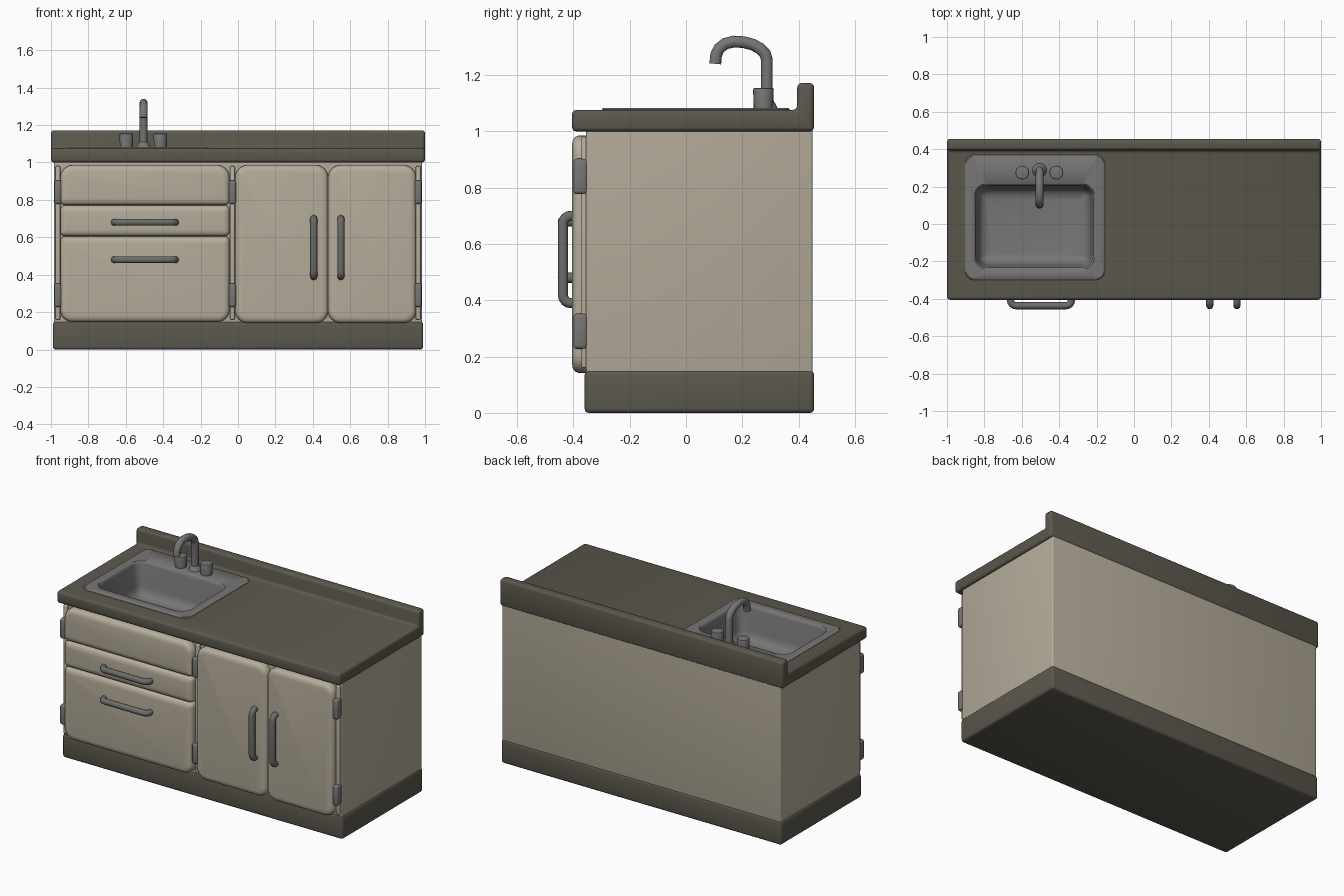
import bpy, bmesh, math
from mathutils import Vector

if "Cube" in bpy.data.objects:
    bpy.data.objects.remove(bpy.data.objects["Cube"])


def material(name, rgb):
    m = bpy.data.materials.new(name)
    m.diffuse_color = (*rgb, 1)
    m.use_nodes = True
    m.node_tree.nodes["Principled BSDF"].inputs["Base Color"].default_value = m.diffuse_color
    return m


CREAM = material("cream_paint", (0.47, 0.42, 0.33))
DARK = material("dark_olive_counter", (0.105, 0.098, 0.074))
STEEL = material("sink_steel", (0.185, 0.18, 0.177))
GREY = material("handle_grey", (0.15, 0.15, 0.152))


def finish(name, bm, mat, bevel=0.0):
    bmesh.ops.recalc_face_normals(bm, faces=bm.faces)
    me = bpy.data.meshes.new(name)
    bm.to_mesh(me)
    bm.free()
    me.materials.append(mat)
    ob = bpy.data.objects.new(name, me)
    bpy.context.collection.objects.link(ob)
    if bevel:
        mod = ob.modifiers.new("bevel", 'BEVEL')
        mod.width, mod.segments = bevel, 3
        apply(ob, mod)
    return ob


def apply(ob, mod):
    with bpy.context.temp_override(object=ob, active_object=ob):
        bpy.ops.object.modifier_apply(modifier=mod.name)


def box(name, x, y, z, mat, bevel=0.0, open_top=False):
    bm = bmesh.new()
    bmesh.ops.create_cube(bm, size=1)
    for v in bm.verts:
        v.co = [r[0] + (c + 0.5) * (r[1] - r[0]) for r, c in zip((x, y, z), v.co)]
    if open_top:
        top = [f for f in bm.faces if f.calc_center_median().z > z[1] - 1e-4]
        bmesh.ops.delete(bm, geom=top, context='FACES_ONLY')
    return finish(name, bm, mat, bevel)


def rounded_rect(a, b, inset, radii, seg=6):
    # corners in order: low-low, high-low, high-high, low-high
    pts = []
    corners = ((a[0], b[0], 1, 1), (a[1], b[0], -1, 1), (a[1], b[1], -1, -1), (a[0], b[1], 1, -1))
    for i, (u, v, su, sv) in enumerate(corners):
        r = max(radii[i] - inset, 0.006)
        cu, cv = u + su * (inset + r), v + sv * (inset + r)
        for k in range(seg + 1):
            t = math.pi + i * math.pi / 2 + k / seg * math.pi / 2
            pts.append((cu + r * math.cos(t), cv + r * math.sin(t)))
    return pts


def loft(name, rings, mat, cap_start=False):
    bm = bmesh.new()
    loops = [[bm.verts.new(p) for p in ring] for ring in rings]
    for A, B in zip(loops, loops[1:]):
        for i in range(len(A)):
            j = (i + 1) % len(A)
            bm.faces.new((A[i], A[j], B[j], B[i]))
    bm.faces.new(loops[-1])
    if cap_start:
        bm.faces.new(loops[0])
    return finish(name, bm, mat)


def panel(name, x, z, radii):
    # pillow-edged cabinet front
    steps = ((-0.35, 0), (-0.382, 0), (-0.394, 0.005), (-0.402, 0.016), (-0.405, 0.034))
    return loft(name, [[(u, y, v) for u, v in rounded_rect(x, z, i, radii)] for y, i in steps], CREAM, True)


def tube(name, pts, radius, mat):
    cu = bpy.data.curves.new(name, 'CURVE')
    cu.dimensions, cu.bevel_depth = '3D', radius
    cu.bevel_resolution, cu.use_fill_caps = 3, True
    sp = cu.splines.new('POLY')
    sp.points.add(len(pts) - 1)
    for p, c in zip(sp.points, pts):
        p.co = (*c, 1)
    cu.materials.append(mat)
    ob = bpy.data.objects.new(name, cu)
    bpy.context.collection.objects.link(ob)
    bpy.ops.object.select_all(action='DESELECT')
    ob.select_set(True)
    bpy.context.view_layer.objects.active = ob
    bpy.ops.object.convert(target='MESH')
    return ob


def handle(name, start, along, length):
    # bar with two rounded elbows, standing off the front
    out, s, d = Vector((0, -1, 0)), Vector(start), Vector(along)
    r, reach = 0.028, 0.047
    half = []
    for k in range(5):
        t = k / 4 * math.pi / 2
        half.append((r * (1 - math.cos(t)), reach - r + r * math.sin(t)))
    prof = [(0, 0)] + half + [(length - a, h) for a, h in reversed(half)] + [(length, 0)]
    return tube(name, [s + d * a + out * h for a, h in prof], 0.019, GREY)


def cylinder(name, x, y, z0, z1, r0, r1, mat, bevel):
    bm = bmesh.new()
    bmesh.ops.create_cone(bm, cap_ends=True, segments=20, radius1=r0, radius2=r1, depth=z1 - z0)
    bmesh.ops.translate(bm, verts=bm.verts, vec=(x, y, (z0 + z1) / 2))
    rim = [e for e in bm.edges if all(v.co.z > z1 - 1e-4 for v in e.verts)]
    bmesh.ops.bevel(bm, geom=rim, offset=bevel, segments=2, affect='EDGES', profile=0.5)
    return finish(name, bm, mat)


# Plinth and cabinet body
box("plinth", (-0.99, 0.99), (-0.36, 0.455), (0, 0.15), DARK, 0.015)
box("cabinet_body", (-0.984, 0.984), (-0.355, 0.45), (0.14, 1.02), CREAM, 0.008, True)

# Countertop with backsplash
bm = bmesh.new()
outline = ((-0.405, 1.0), (0.455, 1.0), (0.455, 1.172), (0.395, 1.172), (0.395, 1.076), (-0.405, 1.076))
face = bm.faces.new([bm.verts.new((-1, y, z)) for y, z in outline])
ext = bmesh.ops.extrude_face_region(bm, geom=[face])
bmesh.ops.translate(bm, verts=[v for v in ext["geom"] if isinstance(v, bmesh.types.BMVert)], vec=(2, 0, 0))
counter = finish("countertop", bm, DARK, 0.016)

# Sink opening
cutter = box("sink_cutter", (-0.885, -0.175), (-0.27, 0.33), (0.9, 1.2), DARK)
cutter.hide_render = True
mod = counter.modifiers.new("opening", 'BOOLEAN')
mod.operation, mod.solver, mod.object = 'DIFFERENCE', 'EXACT', cutter
apply(counter, mod)
bpy.data.objects.remove(cutter)

# Sink: flat rim, then bowl
rings = []
for z, i in ((1.07, 0), (1.078, 0.001), (1.083, 0.007)):
    rings.append([(u, v, z) for u, v in rounded_rect((-0.905, -0.155), (-0.30, 0.37), i, (0.05,) * 4)])
for z, i in ((1.083, -0.006), (1.078, 0.0), (1.065, 0.004), (0.93, 0.018), (0.90, 0.026), (0.882, 0.045), (0.875, 0.075)):
    rings.append([(u, v, z) for u, v in rounded_rect((-0.85, -0.215), (-0.235, 0.21), i, (0.065,) * 4)])
loft("sink", rings, STEEL)

# Tap: two knobs, base and curved spout
for side, x in (("left", -0.597), ("right", -0.415)):
    cylinder("tap_knob_" + side, x, 0.275, 1.075, 1.155, 0.034, 0.037, STEEL, 0.007)
cylinder("spout_base", -0.505, 0.287, 1.075, 1.11, 0.042, 0.024, STEEL, 0.003)
spout = [(0.287, 1.08), (0.287, 1.255), (0.281, 1.276), (0.263, 1.294), (0.238, 1.308), (0.205, 1.317),
         (0.17, 1.319), (0.14, 1.312), (0.118, 1.295), (0.107, 1.272), (0.104, 1.24)]
tube("tap_spout", [(-0.505, y, z) for y, z in spout], 0.022, STEEL)

# Drawer and door fronts
S, B = 0.025, 0.065
panel("top_drawer", (-0.95, -0.045), (0.772, 0.985), (S, S, B, B))
panel("middle_drawer", (-0.95, -0.045), (0.606, 0.77), (S, S, S, S))
panel("bottom_drawer", (-0.95, -0.045), (0.148, 0.604), (B, B, S, S))
panel("left_door", (-0.015, 0.482), (0.142, 0.985), (B, B, B, B))
panel("right_door", (0.482, 0.952), (0.142, 0.985), (B, B, B, B))

# Hinges and the frame strips between them
for side, x in (("left", -0.963), ("middle", -0.03), ("right", 0.963)):
    box("frame_strip_" + side, (x - 0.013, x + 0.013), (-0.372, -0.35), (0.16, 0.98), CREAM, 0.006)
    for level, z in (("lower", 0.29), ("upper", 0.84)):
        box(f"hinge_{side}_{level}", (x - 0.019, x + 0.019), (-0.40, -0.35), (z - 0.063, z + 0.063), STEEL, 0.012)

# Handles
for level, z in (("upper", 0.68), ("lower", 0.48)):
    handle("drawer_handle_" + level, (-0.66, -0.39, z), (1, 0, 0), 0.325)
for side, x in (("left", 0.405), ("right", 0.55)):
    handle("door_handle_" + side, (x, -0.39, 0.39), (0, 0, 1), 0.31)

# Smooth shading with sharp edges kept
bpy.ops.object.select_all(action='SELECT')
bpy.context.view_layer.objects.active = counter
bpy.ops.object.shade_smooth_by_angle(angle=math.radians(40))
